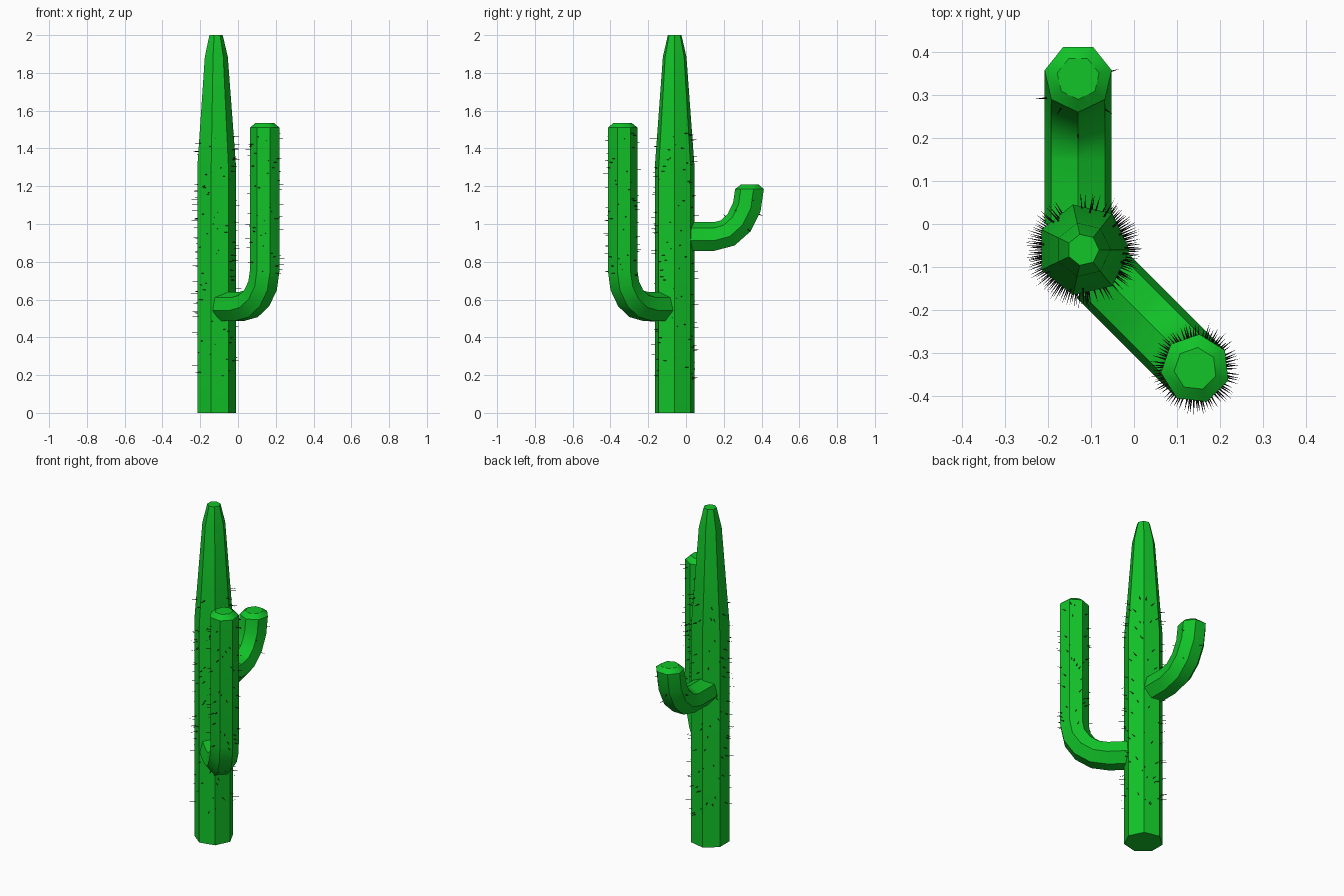
import bpy, bmesh, math, random
from mathutils import Vector

if "Cube" in bpy.data.objects:
    bpy.data.objects.remove(bpy.data.objects["Cube"])

random.seed(4)
SIDES = 7
UP = Vector((0, 0, 1))


def material(name, color):
    m = bpy.data.materials.new(name)
    m.diffuse_color = color
    m.use_nodes = True
    m.node_tree.nodes["Principled BSDF"].inputs["Base Color"].default_value = m.diffuse_color
    return m


green = material("cactus_green", (0.006, 0.55, 0.022, 1))
black = material("spine_black", (0.005, 0.005, 0.005, 1))


def make_object(name, bm, mat):
    bmesh.ops.recalc_face_normals(bm, faces=bm.faces)
    mesh = bpy.data.meshes.new(name)
    bm.to_mesh(mesh)
    bm.free()
    mesh.materials.append(mat)
    ob = bpy.data.objects.new(name, mesh)
    bpy.context.collection.objects.link(ob)
    return ob


def frame(origin, d, s, z, a):
    """Ring centre plus its two in-plane axes, for heading d pitched up by a."""
    centre = Vector((origin[0], origin[1], 0)) + d * s + UP * z
    return centre, -d * math.sin(a) + UP * math.cos(a), d.cross(UP)


def ring_point(fr, t, r):
    c, e1, e2 = fr
    return c + (e1 * math.cos(t) + e2 * math.sin(t)) * r


def stem(name, origin, d, rings):
    """Seven-sided tube through rings of (distance, height, pitch, radius)."""
    bm = bmesh.new()
    loops = []
    for s, z, a, r in rings:
        fr = frame(origin, d, s, z, a)
        loops.append([bm.verts.new(ring_point(fr, 2 * math.pi * i / SIDES, r))
                      for i in range(SIDES)])
    for lo, hi in zip(loops, loops[1:]):
        for i in range(SIDES):
            j = (i + 1) % SIDES
            bm.faces.new((lo[i], lo[j], hi[j], hi[i]))
    bm.faces.new(loops[0][::-1])
    bm.faces.new(loops[-1])
    ob = make_object(name, bm, green)
    bpy.ops.object.select_all(action='DESELECT')
    ob.select_set(True)
    bpy.context.view_layer.objects.active = ob
    bpy.ops.object.shade_smooth_by_angle(angle=math.radians(35))


def bend(s0, z0, width, height, r, steps=4):
    """Quarter-ellipse bend from horizontal to vertical."""
    rings = []
    for i in range(steps + 1):
        u = math.pi / 2 * i / steps
        a = math.atan2(height * math.sin(u), width * math.cos(u))
        rings.append((s0 + width * math.sin(u), z0 + height * (1 - math.cos(u)), a, r))
    return rings


def spines(name, frames, r_in, r_out):
    """Thin needles pointing outward, one per frame, spread by golden angle."""
    bm = bmesh.new()
    for k, fr in enumerate(frames):
        t = k * 2.39996
        out = (fr[1] * math.cos(t) + fr[2] * math.sin(t)).normalized()
        side = out.cross(fr[1].cross(fr[2])).normalized()
        along = out.cross(side)
        base = ring_point(fr, t, r_in)
        tip = bm.verts.new(ring_point(fr, t, r_out + random.uniform(-0.008, 0.006)))
        foot = [bm.verts.new(base + (side * math.cos(q) + along * math.sin(q)) * 0.004)
                for q in (0, 2.094, 4.189)]
        for i in range(3):
            bm.faces.new((foot[i], foot[(i + 1) % 3], tip))
        bm.faces.new(foot)
    make_object(name, bm, black)


def upright(origin, d, s, z0, z1, n):
    """Shuffled, evenly spaced frames up a vertical stem."""
    zs = [z0 + (z1 - z0) * i / (n - 1) for i in range(n)]
    random.shuffle(zs)
    return [frame(origin, d, s, z, math.pi / 2) for z in zs]


V = math.pi / 2

# Trunk: straight column with tapered tip
trunk_at, trunk_d = (-0.118, -0.06), Vector((-1, 0, 0))
stem("trunk", trunk_at, trunk_d,
     [(0, 0, V, 0.108), (0, 1.3, V, 0.108), (0, 1.885, V, 0.064), (0, 2.0, V, 0.037)])
spines("trunk_spines", upright(trunk_at, trunk_d, 0, 0.18, 1.48, 150), 0.075, 0.134)

# Tall arm: leaves diagonally at the front right, then rises
tall_at, tall_d = (-0.078, -0.116), Vector((1, -1, 0)).normalized()
stem("tall_arm", tall_at, tall_d,
     [(0, 0.56, 0, 0.081)] + bend(0.1225, 0.56, 0.19, 0.19, 0.081)
     + [(0.3125, 1.51, V, 0.081), (0.3125, 1.535, V, 0.05)])
spines("tall_arm_spines", upright(tall_at, tall_d, 0.3125, 0.72, 1.48, 80), 0.06, 0.105)

# Short arm: leaves to the back and curves up
short_at, short_d = (-0.13, 0.0), Vector((0, 1, 0))
short_bend = bend(0.15, 0.93, 0.19, 0.255, 0.08)
stem("short_arm", short_at, short_d,
     [(0, 0.93, 0, 0.08)] + short_bend + [(0.34, 1.208, V, 0.05)])
spines("short_arm_spines",
       [frame(short_at, short_d, s, z, a)
        for s, z, a, r in bend(0.15, 0.93, 0.19, 0.255, 0.08, 14)[6:13]], 0.06, 0.1)
